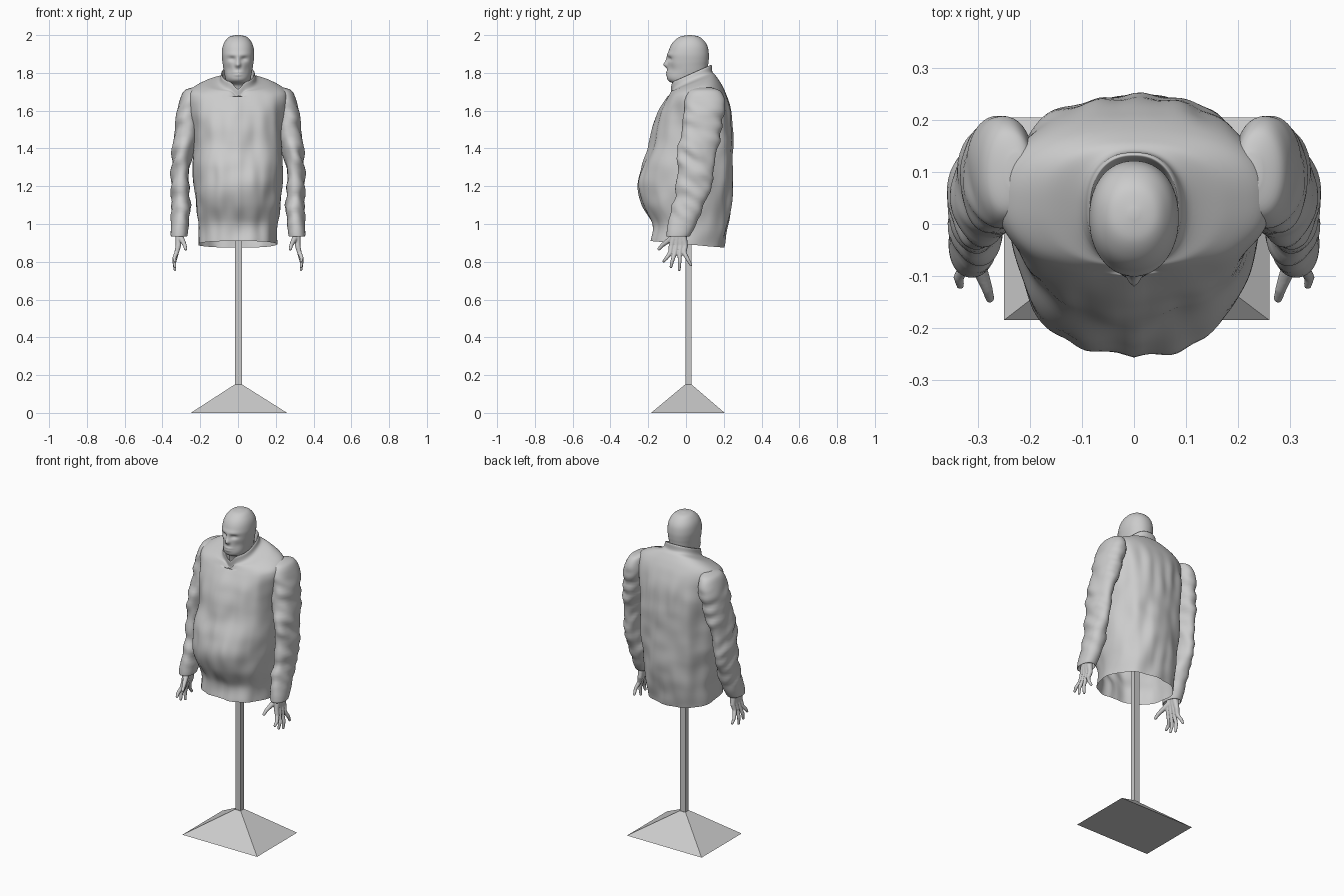
import bpy, bmesh, math
from mathutils import Vector, noise

if "Cube" in bpy.data.objects:
    bpy.data.objects.remove(bpy.data.objects["Cube"])


def add_object(name, bm, smooth=True):
    bmesh.ops.recalc_face_normals(bm, faces=bm.faces)
    me = bpy.data.meshes.new(name)
    bm.to_mesh(me)
    bm.free()
    for p in me.polygons:
        p.use_smooth = smooth
    ob = bpy.data.objects.new(name, me)
    bpy.context.collection.objects.link(ob)
    return ob


def spline(keys, sub):
    """Catmull-Rom through tuples of ring values."""
    out = []
    for i in range(len(keys) - 1):
        quad = [keys[max(i - 1, 0)], keys[i], keys[i + 1], keys[min(i + 2, len(keys) - 1)]]
        for s in range(sub):
            t = s / sub
            out.append([0.5 * (2 * b + (c - a) * t + (2 * a - 5 * b + 4 * c - d) * t * t
                        + (3 * b - a - 3 * c + d) * t ** 3) for a, b, c, d in zip(*quad)])
    return out + [list(keys[-1])]


def loft(name, keys, sub=6, n=72, power=2.3, push=None, cap_start=False, cap_end=False):
    """Rings given as (centre x, front y, front z, back y, back z, half width)."""
    bm = bmesh.new()
    rings = []
    for cx, yf, zf, yb, zb, hw in spline(keys, sub):
        ring = []
        for i in range(n):
            a = 2 * math.pi * i / n
            c, s = math.cos(a), math.sin(a)
            u = math.copysign(abs(c) ** (2 / power), c)
            v = math.copysign(abs(s) ** (2 / power), s)
            t = (v + 1) / 2
            p = Vector((cx + hw * u, yf + (yb - yf) * t, zf + (zb - zf) * t))
            if push:
                p += Vector((c, s, 0)) * push(p, s)
            ring.append(bm.verts.new(p))
        rings.append(ring)
    for r, q in zip(rings, rings[1:]):
        for i in range(n):
            j = (i + 1) % n
            bm.faces.new((r[i], r[j], q[j], q[i]))
    if cap_start:
        bm.faces.new(rings[0])
    if cap_end:
        bm.faces.new(rings[-1])
    return add_object(name, bm)


def mirror(ob):
    m = ob.modifiers.new("mirror", 'MIRROR')
    m.use_mirror_merge = False


def bump(x, z, x0, z0, rx, rz):
    return math.exp(-((x - x0) / rx) ** 2 - ((z - z0) / rz) ** 2)


def frustum(name, low, high):
    bm = bmesh.new()
    rows = [[bm.verts.new(p) for p in ((x0, y0, z), (x1, y0, z), (x1, y1, z), (x0, y1, z))]
            for x0, x1, y0, y1, z in (low, high)]
    bm.faces.new(rows[0])
    bm.faces.new(rows[1])
    for i in range(4):
        j = (i + 1) % 4
        bm.faces.new((rows[0][i], rows[0][j], rows[1][j], rows[1][i]))
    return add_object(name, bm, False)


# Stand
frustum("stand_base", (-.25, .26, -.185, .205, 0), (-.018, .022, -.005, .03, .15))
frustum("stand_pole", (-.016, .02, -.002, .028, .15), (-.016, .02, -.002, .028, 1.1))


# Jacket body: long folds, a front placket, and a dip in the collar
def torso_folds(p, s):
    fade = max(0, min(1, (1.72 - p.z) / .15))
    d = noise.noise(Vector((p.x * 16, p.y * 9, p.z * 4))) * .013 * fade
    d += noise.noise(Vector((p.x * 9 + 5, p.y * 9, p.z * 11))) * .006 * fade
    if s < 0:
        d += .004 * fade * math.exp(-(p.x / .016) ** 4)
        if p.z > 1.68:
            p.z -= .035 * math.exp(-(p.x / .025) ** 2)
    return d


loft("jacket_body", [
    (0, -.185, .91, .20, .875, .213), (0, -.178, 1.0, .222, .985, .212),
    (0, -.228, 1.1, .236, 1.1, .225), (0, -.252, 1.2, .243, 1.2, .236),
    (0, -.232, 1.3, .248, 1.3, .240), (0, -.195, 1.4, .249, 1.4, .234),
    (0, -.175, 1.5, .247, 1.5, .236), (0, -.142, 1.59, .235, 1.61, .252),
    (0, -.112, 1.65, .212, 1.69, .262), (0, -.094, 1.68, .185, 1.745, .245),
    (0, -.083, 1.70, .158, 1.785, .180), (0, -.077, 1.71, .140, 1.805, .105),
    (0, -.080, 1.745, .137, 1.838, .089), (0, -.072, 1.745, .128, 1.836, .082),
    (0, -.060, 1.70, .118, 1.78, .076)], n=128, push=torso_folds)


# Sleeves, ending in a turned-in cuff
def sleeve_folds(p, s):
    fade = max(0, min(1, (1.68 - p.z) / .1, (p.z - .96) / .06))
    return fade * (noise.noise(Vector((p.x * 12, p.y * 10, p.z * 18 + p.y * 8))) * .014)


arm = [(.225, .10, 1.722, .02, .035), (.24, .10, 1.705, .045, .08), (.25, .10, 1.66, .057, .105),
       (.26, .098, 1.6, .062, .107), (.275, .083, 1.5, .061, .108), (.29, .062, 1.4, .055, .107),
       (.303, .052, 1.3, .048, .098), (.307, .042, 1.2, .046, .093), (.303, .015, 1.1, .050, .085),
       (.308, -.02, 1.0, .047, .076), (.312, -.041, .938, .044, .062), (.312, -.041, .94, .037, .054),
       (.312, -.03, .98, .033, .048)]
mirror(loft("jacket_sleeve", [(x, y - ry, z, y + ry, z, rx) for x, y, z, rx, ry in arm],
            n=56, power=2.15, push=sleeve_folds, cap_start=True, cap_end=True))


# Head with brow, eye sockets, nose and mouth
def face(p, s):
    if s > -.2:
        return 0
    x, z = abs(p.x), p.z
    return (.019 * bump(x, z, 0, 1.842, .013, .014) + .010 * bump(x, z, 0, 1.865, .010, .022)
            + .005 * bump(x, z, .02, 1.897, .035, .012) - .011 * bump(x, z, .033, 1.874, .018, .011)
            + .006 * bump(x, z, 0, 1.803, .024, .006) + .006 * bump(x, z, 0, 1.789, .022, .006)
            - .005 * bump(x, z, .05, 1.82, .02, .025))


loft("head", [
    (0, -.03, 1.68, .11, 1.70, .072), (0, -.045, 1.735, .112, 1.755, .070),
    (0, -.085, 1.752, .114, 1.775, .067), (0, -.100, 1.770, .114, 1.79, .069),
    (0, -.100, 1.80, .115, 1.81, .074), (0, -.098, 1.83, .117, 1.84, .079),
    (0, -.097, 1.86, .120, 1.865, .083), (0, -.095, 1.90, .121, 1.90, .086),
    (0, -.083, 1.94, .114, 1.94, .081), (0, -.062, 1.97, .096, 1.97, .067),
    (0, -.030, 1.992, .068, 1.992, .044), (0, .012, 2.0, .028, 2.0, .008)],
    n=96, power=2.15, push=face, cap_start=True, cap_end=True)

# Hands: chains of spheres fused into one skin
hand = bmesh.new()


def chain(points):
    for (a, ra), (b, rb) in zip(points, points[1:]):
        a, b = Vector(a), Vector(b)
        for i in range(9):
            t = i / 8
            s = bmesh.ops.create_icosphere(hand, subdivisions=2, radius=ra + (rb - ra) * t)
            bmesh.ops.translate(hand, verts=s["verts"], vec=a.lerp(b, t))


fingers = [(-.083, -.102, -.118, .795), (-.058, -.072, -.080, .765),
           (-.033, -.034, -.036, .750), (-.010, .010, .026, .775)]
for i, (knuckle, mid, tip, z) in enumerate(fingers):
    chain([((.312, -.058 + i * .013, .96), .021), ((.316, knuckle + .006, .885), .015),
           ((.325, knuckle, .848), .0125), ((.337, mid, (.848 + z) / 2), .0105),
           ((.334, tip, z + .008), .008)])
chain([((.308, -.06, .935), .019), ((.292, -.098, .908), .014),
       ((.282, -.125, .888), .011), ((.277, -.143, .868), .009)])
hand = add_object("hand", hand)
m = hand.modifiers.new("fuse", 'REMESH')
m.mode = 'VOXEL'
m.voxel_size = .0035
m.use_smooth_shade = True
m = hand.modifiers.new("soften", 'SMOOTH')
m.iterations = 4
mirror(hand)
